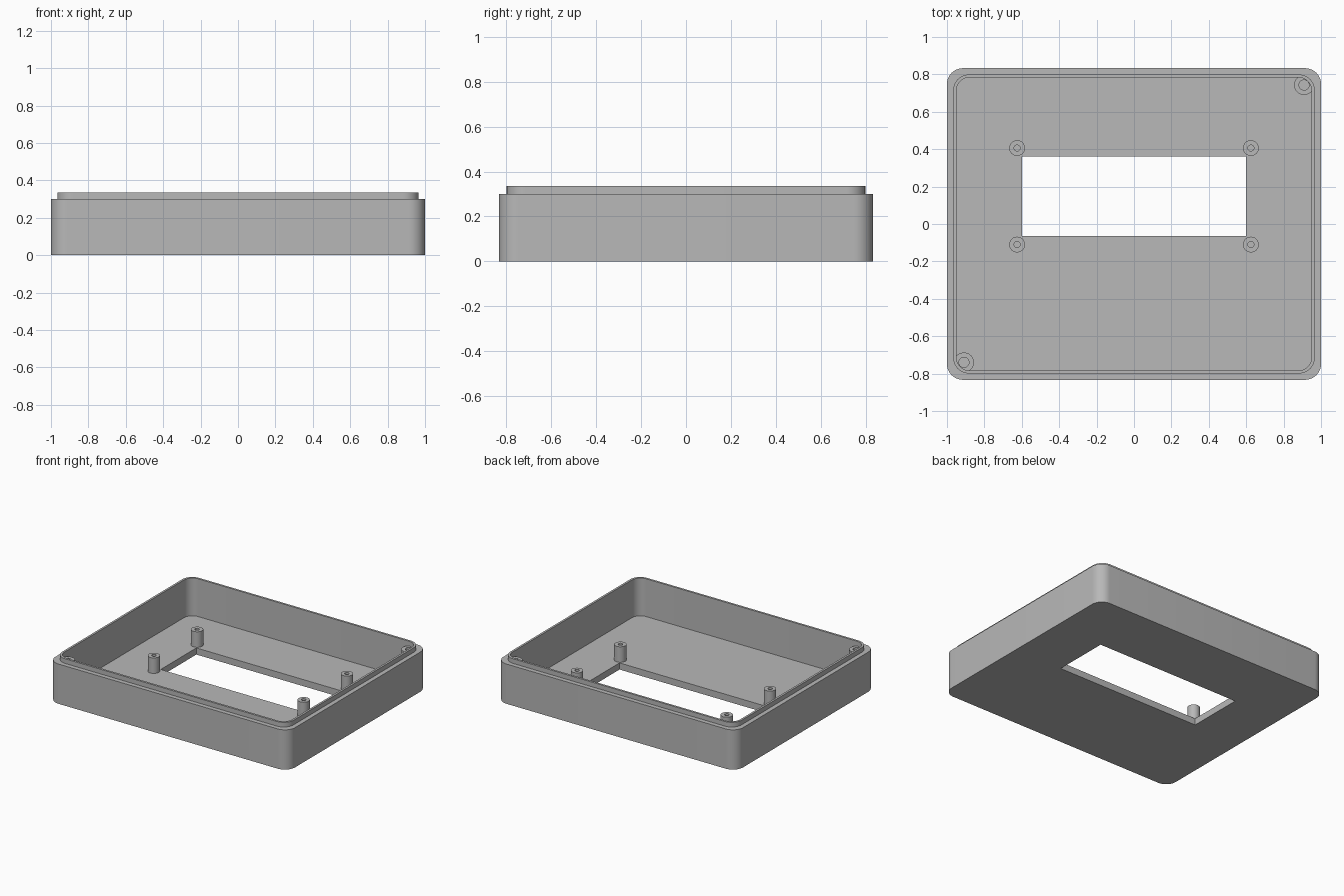
import bpy, bmesh, math

if "Cube" in bpy.data.objects:
    bpy.data.objects.remove(bpy.data.objects["Cube"])

# One plain grey plastic
grey = bpy.data.materials.new("grey plastic")
grey.use_nodes = True
colour = (0.48, 0.48, 0.48, 1)
grey.diffuse_color = colour
grey.node_tree.nodes["Principled BSDF"].inputs["Base Color"].default_value = colour

FLOOR, LEDGE, RIM = 0.05, 0.30, 0.335
ARC = 10


def rounded_loop(bm, cx, cy, hx, hy, r, z):
    """Ring of vertices around a rounded rectangle (a circle if hx = hy = r)."""
    verts = []
    for corner, (sx, sy) in enumerate([(1, 1), (-1, 1), (-1, -1), (1, -1)]):
        for i in range(ARC + 1):
            a = (corner + i / ARC) * math.pi / 2
            verts.append(bm.verts.new((cx + sx * (hx - r) + r * math.cos(a),
                                       cy + sy * (hy - r) + r * math.sin(a), z)))
    return verts


def loft(name, centre, rings):
    """Closed solid skinned through rings of (half x, half y, radius, z)."""
    bm = bmesh.new()
    loops = [rounded_loop(bm, *centre, *ring) for ring in rings]
    n = len(loops[0])
    for low, high in zip(loops, loops[1:]):
        for i in range(n):
            j = (i + 1) % n
            bm.faces.new((low[i], low[j], high[j], high[i]))
    bm.faces.new(loops[0][::-1])
    bm.faces.new(loops[-1])
    bmesh.ops.remove_doubles(bm, verts=bm.verts, dist=1e-5)
    bmesh.ops.recalc_face_normals(bm, faces=bm.faces)
    mesh = bpy.data.meshes.new(name)
    bm.to_mesh(mesh)
    bm.free()
    mesh.materials.append(grey)
    obj = bpy.data.objects.new(name, mesh)
    bpy.context.collection.objects.link(obj)
    return obj


def select_only(obj):
    bpy.ops.object.select_all(action='DESELECT')
    obj.select_set(True)
    bpy.context.view_layer.objects.active = obj


def smooth(obj):
    select_only(obj)
    bpy.ops.object.shade_smooth_by_angle(angle=math.radians(30))


def hollow_post(name, centre, radius, hole, top):
    """Round post standing in the floor with a screw hole from the top."""
    smooth(loft(name, centre, [
        (radius, radius, radius, FLOOR - 0.01),
        (radius, radius, radius, top),
        (hole, hole, hole, top),
        (hole, hole, hole, FLOOR + 0.01)]))


# Tray: outer wall, ledge, raised lip, inner wall and floor
tray = loft("tray", (0, 0), [
    (1.0, 0.833, 0.085, 0),
    (1.0, 0.833, 0.085, LEDGE),
    (0.966, 0.799, 0.083, LEDGE),
    (0.966, 0.799, 0.083, RIM),
    (0.95, 0.783, 0.07, RIM),
    (0.95, 0.783, 0.07, FLOOR)])

# Rectangular window through the floor
bpy.ops.mesh.primitive_cube_add(size=1, location=(0, 0.148, 0))
cutter = bpy.context.object
cutter.name = "window_cutter"
cutter.scale = (1.2, 0.425, 0.3)
cutter.hide_render = True
cut = tray.modifiers.new("window", 'BOOLEAN')
cut.operation = 'DIFFERENCE'
cut.solver = 'EXACT'
cut.object = cutter
select_only(tray)
bpy.ops.object.modifier_apply(modifier=cut.name)
bpy.data.objects.remove(cutter)
smooth(tray)

# Four standoffs around the window
for side, x in (("left", 0.625), ("right", -0.625)):
    for end, y in (("back", 0.406), ("front", -0.11)):
        hollow_post(f"standoff_{end}_{side}", (x, y), 0.042, 0.016, 0.167)

# Two tall screw posts in opposite corners
hollow_post("screw_post_back_left", (0.909, 0.743), 0.053, 0.027, LEDGE - 0.001)
hollow_post("screw_post_front_right", (-0.909, -0.74), 0.053, 0.027, LEDGE - 0.001)
